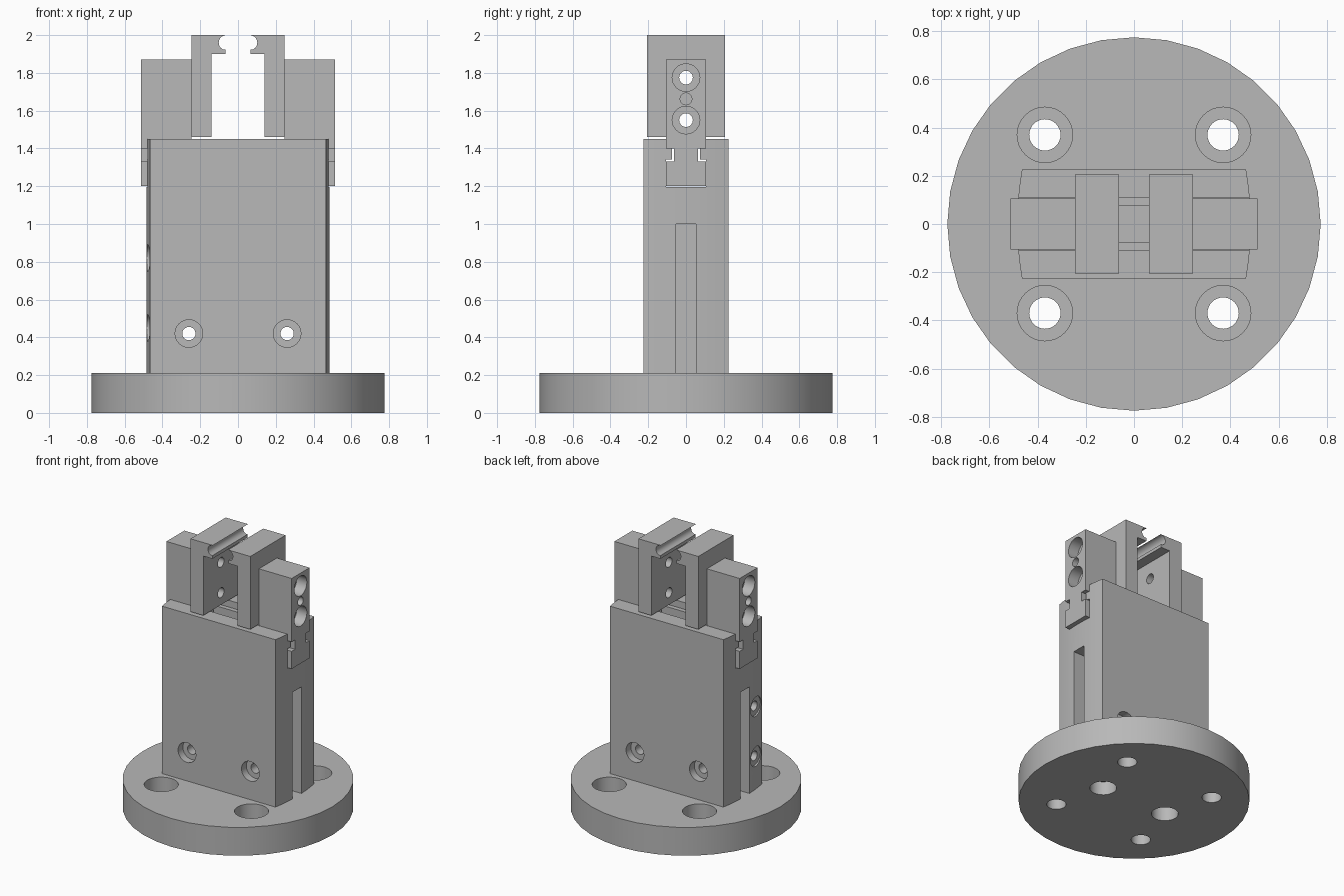
import bpy, bmesh, math
from mathutils import Vector

cube = bpy.data.objects.get("Cube")
if cube:
    bpy.data.objects.remove(cube, do_unlink=True)

metal = bpy.data.materials.new("plain grey metal")
metal.use_nodes = True
grey = (0.48, 0.48, 0.48, 1)
metal.diffuse_color = grey
metal.node_tree.nodes["Principled BSDF"].inputs["Base Color"].default_value = grey


def prism(name, profile, axis, lo, hi):
    """Extrude a 2D outline along an axis; the outline uses the other two axes in order."""
    def place(p, t):
        c = list(p)
        c.insert(axis, t)
        return Vector(c)
    bm = bmesh.new()
    low = [bm.verts.new(place(p, lo)) for p in profile]
    high = [bm.verts.new(place(p, hi)) for p in profile]
    bm.faces.new(low)
    bm.faces.new(high)
    n = len(profile)
    for i in range(n):
        j = (i + 1) % n
        bm.faces.new((low[i], low[j], high[j], high[i]))
    bmesh.ops.recalc_face_normals(bm, faces=bm.faces)
    mesh = bpy.data.meshes.new(name)
    bm.to_mesh(mesh)
    bm.free()
    ob = bpy.data.objects.new(name, mesh)
    bpy.context.collection.objects.link(ob)
    mesh.materials.append(metal)
    return ob


def circle(a, b, r, n=32):
    return [(a + r * math.cos(2 * math.pi * i / n), b + r * math.sin(2 * math.pi * i / n))
            for i in range(n)]


def rect(a0, b0, a1, b1):
    return [(a0, b0), (a1, b0), (a1, b1), (a0, b1)]


def activate(ob):
    bpy.ops.object.select_all(action='DESELECT')
    ob.select_set(True)
    bpy.context.view_layer.objects.active = ob


def cut(ob, profile, axis, lo, hi):
    cutter = prism("cutter", profile, axis, lo, hi)
    cutter.hide_render = True
    mod = ob.modifiers.new("cut", 'BOOLEAN')
    mod.operation = 'DIFFERENCE'
    mod.solver = 'EXACT'
    mod.object = cutter
    activate(ob)
    bpy.ops.object.modifier_apply(modifier=mod.name)
    bpy.data.objects.remove(cutter, do_unlink=True)


def finish(ob):
    activate(ob)
    bpy.ops.object.shade_smooth_by_angle(angle=math.radians(30))


# Round mounting flange with counterbored bolt holes
flange = prism("mounting_flange", circle(0, 0, 0.775, 36), 2, 0, 0.21)
for x in (-0.37, 0.37):
    for y in (-0.37, 0.37):
        cut(flange, circle(x, y, 0.065), 2, -0.1, 0.3)
        cut(flange, circle(x, y, 0.115), 2, 0.09, 0.3)
# Screw holes under the body, recessed from below
for x in (-0.27, 0.27):
    cut(flange, circle(x, 0, 0.05), 2, -0.1, 0.3)
    cut(flange, circle(x, 0, 0.09), 2, -0.1, 0.1)
finish(flange)

# Main body with gently bowed ends
half = 0.226
steps = [half * (i / 4 - 1) for i in range(9)]
bow = [(0.465 + 0.02 * (1 - (y / half) ** 2), y) for y in steps]
body = prism("gripper_body", bow + [(-x, -y) for x, y in bow], 2, 0.21, 1.45)

# T-shaped guide slot along the top
right_side = [(0.107, 1.195), (0.107, 1.342), (0.074, 1.342), (0.074, 1.4), (0.107, 1.4), (0.107, 1.6)]
cut(body, right_side + [(-y, z) for y, z in reversed(right_side)], 0, -0.6, 0.6)

# Sensor grooves in both ends
for lo, hi in ((0.385, 0.6), (-0.6, -0.385)):
    cut(body, rect(-0.052, 0.1, 0.052, 1.0), 0, lo, hi)

# Mounting holes through the body, recessed on both faces
for x in (-0.26, 0.26):
    cut(body, circle(x, 0.42, 0.035), 1, -0.4, 0.4)
    cut(body, circle(x, 0.42, 0.073), 1, -0.4, -0.17)
    cut(body, circle(x, 0.42, 0.073), 1, 0.17, 0.4)

# Air ports on one end
for z in (0.45, 0.82):
    cut(body, circle(-0.138, z, 0.072), 0, -0.6, -0.462)
    cut(body, circle(-0.138, z, 0.035), 0, -0.6, -0.36)
finish(body)

# Sliding carriages and clamping fingers, one pair per side
slide_half = [(0.105, 1.2), (0.105, 1.33), (0.064, 1.33), (0.064, 1.4), (0.105, 1.4), (0.105, 1.87)]
slide_outline = slide_half + [(-y, z) for y, z in reversed(slide_half)]

# Finger outline with a rounded grip notch in its lip
notch = []
for i in range(13):
    a = math.radians(90 + 155 * i / 12)
    notch.append((0.062 - 0.04 * math.cos(a), 1.96 + 0.04 * math.sin(a)))
finger_outline = ([(0.245, 1.46), (0.245, 2.0)] + notch
                  + [(0.065, 1.924), (0.065, 1.9), (0.14, 1.9), (0.14, 1.46)])

for side, label in ((1, "left"), (-1, "right")):
    lo, hi = sorted((0.245 * side, 0.513 * side))
    slide = prism(label + "_slide", slide_outline, 0, lo, hi)
    finger = prism(label + "_finger", [(side * x, z) for x, z in finger_outline], 1, -0.206, 0.206)
    bore_lo, bore_hi = sorted((0.43 * side, 0.6 * side))
    for z in (1.55, 1.775):
        cut(slide, circle(0, z, 0.036), 0, lo - 0.1, hi + 0.1)
        cut(slide, circle(0, z, 0.073), 0, bore_lo, bore_hi)
        cut(finger, circle(0, z, 0.036), 0, *sorted((0.1 * side, 0.3 * side)))
    # Blind dowel hole
    cut(slide, circle(0, 1.662, 0.031), 0, bore_lo, bore_hi)
    finish(slide)
    finish(finger)
